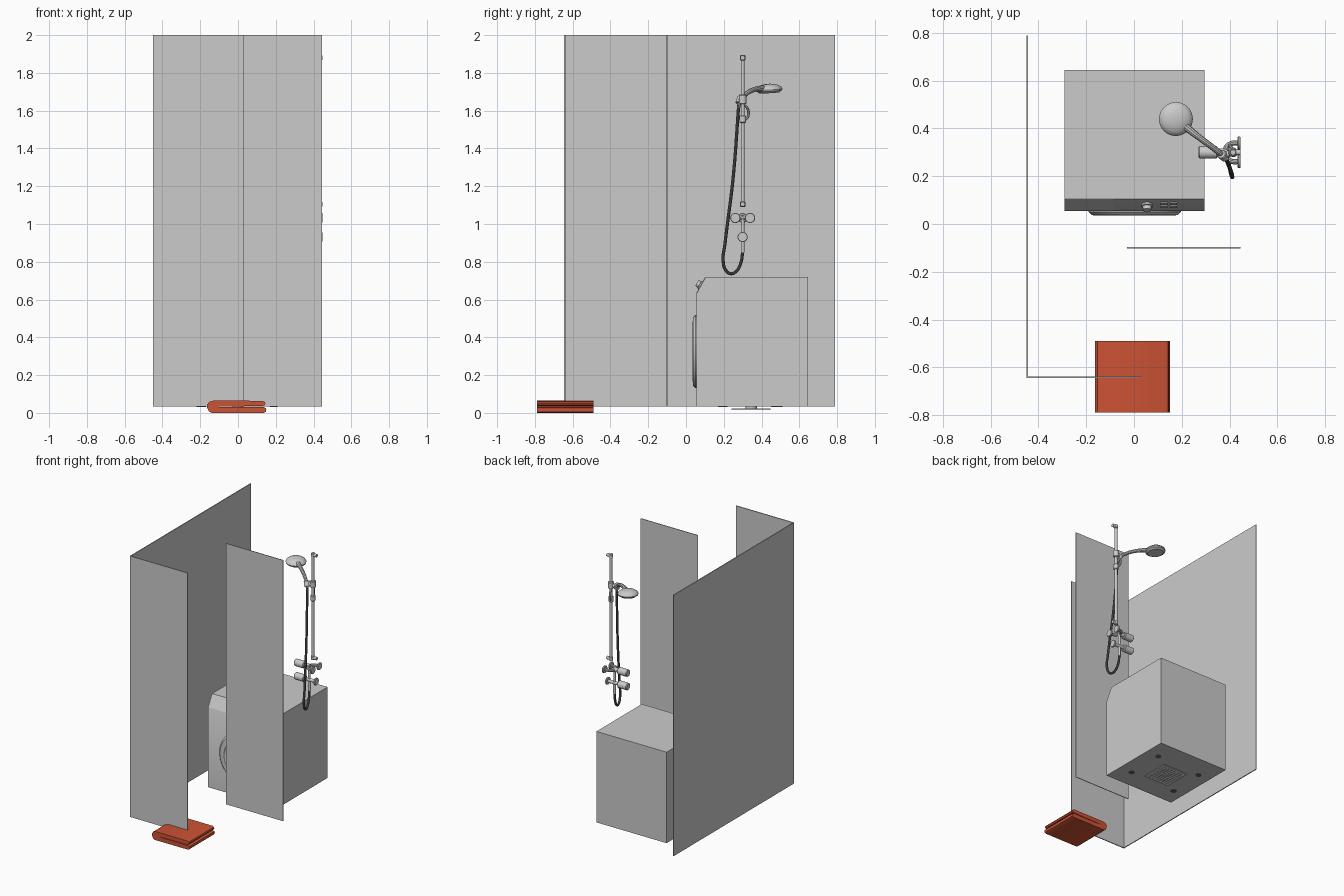
import bpy, bmesh, math
from mathutils import Vector

if "Cube" in bpy.data.objects:
    bpy.data.objects.remove(bpy.data.objects["Cube"])


def material(name, col):
    m = bpy.data.materials.new(name)
    m.diffuse_color = (*col, 1)
    m.use_nodes = True
    m.node_tree.nodes["Principled BSDF"].inputs["Base Color"].default_value = m.diffuse_color
    return m


GREY = material("light grey", (0.6, 0.6, 0.6))
RED = material("brick red", (0.6, 0.085, 0.035))
DARK = material("dark grey", (0.13, 0.13, 0.13))
PALE = material("pale grey", (0.8, 0.8, 0.8))


def finish(name, bm, mat):
    bmesh.ops.recalc_face_normals(bm, faces=bm.faces[:])
    me = bpy.data.meshes.new(name)
    bm.to_mesh(me)
    bm.free()
    me.materials.append(mat)
    ob = bpy.data.objects.new(name, me)
    bpy.context.collection.objects.link(ob)
    return ob


def box(name, lo, hi, mat=GREY):
    bm = bmesh.new()
    bmesh.ops.create_cube(bm, size=1)
    for v in bm.verts:
        v.co = [(a + b) / 2 + c * (b - a) for a, b, c in zip(lo, hi, v.co)]
    return finish(name, bm, mat)


def lathe(name, base, axis, profile, mat=GREY, n=32):
    """Spin (radius, height) points about an axis starting at base."""
    q = Vector(axis).to_track_quat('Z', 'Y')
    bm = bmesh.new()
    rings = []
    for r, h in profile:
        rings.append([bm.verts.new(Vector(base) + q @ Vector((
            r * math.cos(2 * math.pi * i / n), r * math.sin(2 * math.pi * i / n), h)))
            for i in range(n)])
    for a, b in zip(rings, rings[1:]):
        for i in range(n):
            bm.faces.new((a[i], a[(i + 1) % n], b[(i + 1) % n], b[i]))
    bm.faces.new(rings[0][::-1])
    bm.faces.new(rings[-1])
    return finish(name, bm, mat)


def rod(name, p, q, r, mat=GREY, c=0.0):
    """Cylinder between two points with an optional chamfer."""
    d = Vector(q) - Vector(p)
    prof = [(r - c, 0), (r, c), (r, d.length - c), (r - c, d.length)] if c else [(r, 0), (r, d.length)]
    return lathe(name, p, d, prof, mat, 24)


def tube(name, pts, r, mat=GREY, radii=None):
    """Smooth pipe through points."""
    cu = bpy.data.curves.new(name, 'CURVE')
    cu.dimensions = '3D'
    cu.bevel_depth, cu.bevel_resolution, cu.use_fill_caps = r, 3, True
    s = cu.splines.new('BEZIER')
    s.resolution_u = 10
    s.bezier_points.add(len(pts) - 1)
    for i, (bp, p) in enumerate(zip(s.bezier_points, pts)):
        bp.co = p
        bp.handle_left_type = bp.handle_right_type = 'AUTO'
        bp.radius = radii[i] if radii else 1
    tmp = bpy.data.objects.new(name + "_curve", cu)
    bpy.context.collection.objects.link(tmp)
    dg = bpy.context.evaluated_depsgraph_get()
    me = bpy.data.meshes.new_from_object(tmp.evaluated_get(dg))
    bpy.data.objects.remove(tmp)
    me.materials.clear()
    me.materials.append(mat)
    ob = bpy.data.objects.new(name, me)
    bpy.context.collection.objects.link(ob)
    return ob


def extrude(name, prof, axis, a, b, mat):
    """Extrude a 2D profile along x (profile y,z) or y (profile x,z)."""
    put = (lambda p, t: (t, p[0], p[1])) if axis == 'x' else (lambda p, t: (p[0], t, p[1]))
    bm = bmesh.new()
    r0 = [bm.verts.new(put(p, a)) for p in prof]
    r1 = [bm.verts.new(put(p, b)) for p in prof]
    n = len(prof)
    bm.faces.new(r0)
    bm.faces.new(r1[::-1])
    for i in range(n):
        bm.faces.new((r0[i], r1[i], r1[(i + 1) % n], r0[(i + 1) % n]))
    return finish(name, bm, mat)


# Shower screens
box("side_screen", (-0.45, -0.645, 0.035), (-0.443, 0.79, 2))
box("front_screen", (-0.443, -0.645, 0.035), (0.03, -0.638, 2))
box("middle_screen", (-0.03, -0.102, 0.035), (0.445, -0.097, 2))

# Folded towel: two layers joined by a fold on the left
extrude("folded_towel", [
    (-0.14, 0), (0.135, 0), (0.147, 0.006), (0.15, 0.016), (0.147, 0.026), (0.135, 0.031),
    (-0.1, 0.032), (-0.1, 0.034), (0.128, 0.036), (0.142, 0.041), (0.146, 0.05),
    (0.142, 0.058), (0.128, 0.064), (-0.13, 0.065), (-0.153, 0.058), (-0.164, 0.043),
    (-0.163, 0.025), (-0.154, 0.008)], 'y', -0.79, -0.49, RED)

# Washing machine body with slanted control panel
extrude("washer_body", [(0.055, 0.035), (0.645, 0.035), (0.645, 0.72), (0.105, 0.72), (0.055, 0.63)],
        'x', -0.29, 0.295, GREY)
lathe("washer_door", (0.003, 0.056, 0.325), (0, -1, 0),
      [(0.193, 0), (0.193, 0.006), (0.18, 0.019), (0.145, 0.021), (0.135, 0.012),
       (0.09, 0.016), (0.03, 0.018)], GREY, 48)
slope = Vector((0, 0.05, 0.09))
normal = Vector((0, -0.09, 0.05)).normalized()


def on_panel(x, t):
    return Vector((x, 0.055, 0.63)) + slope * t


def plate(name, x0, x1, t0, t1, h=0.003, mat=GREY):
    bm = bmesh.new()
    c = [on_panel(x, t) + normal * k for k in (-0.001, h) for x, t in
         ((x0, t0), (x1, t0), (x1, t1), (x0, t1))]
    v = [bm.verts.new(p) for p in c]
    for f in ((0, 1, 2, 3), (4, 5, 6, 7), (0, 1, 5, 4), (1, 2, 6, 5), (2, 3, 7, 6), (3, 0, 4, 7)):
        bm.faces.new([v[i] for i in f])
    return finish(name, bm, mat)


plate("detergent_drawer", -0.286, -0.085, 0.06, 0.94)
for i, x in enumerate((0.11, 0.15)):
    for j, t in enumerate((0.3, 0.55)):
        plate(f"washer_button_{i}_{j}", x, x + 0.03, t, t + 0.18, 0.004)
lathe("washer_knob", on_panel(0.055, 0.5), normal, [(0.024, 0), (0.024, 0.008), (0.019, 0.01), (0.017, 0.026)])
for i, (x, y) in enumerate(((0.19, 0.49), (0.19, 0.2), (-0.2, 0.19), (-0.19, 0.47))):
    rod(f"washer_foot_{i}", (x, y, 0.031), (x, y, 0.036), 0.02, DARK)

# Floor drain below the washer: frame, slats and outlet
for s in (-1, 1):
    box(f"drain_frame_x{s}", (s * 0.095 - 0.008, 0.242, 0.015), (s * 0.095 + 0.008, 0.448, 0.022), PALE)
    box(f"drain_frame_y{s}", (-0.1, 0.345 + s * 0.095 - 0.008, 0.015), (0.1, 0.345 + s * 0.095 + 0.008, 0.022), PALE)
for i in range(9):
    y = 0.265 + i * 0.02
    box(f"drain_slat_{i}", (-0.09, y - 0.006, 0.015), (0.09, y + 0.006, 0.021), PALE)
rod("drain_outlet", (0, 0.345, 0.018), (0, 0.345, 0.033), 0.03)

# Shower rail with wall brackets
RX, RY = 0.415, 0.3
rod("shower_rail", (RX, RY, 1.1), (RX, RY, 1.89), 0.010)
for z in (1.105, 1.88):
    rod(f"rail_collar_{z}", (RX, RY, z - 0.014), (RX, RY, z + 0.014), 0.014, GREY, 0.003)
    rod(f"rail_bracket_{z}", (RX, RY, z), (0.447, RY, z), 0.012)

# Sliders and handset holder
rod("holder_slider", (RX, RY, 1.635), (RX, RY, 1.685), 0.02, GREY, 0.004)
rod("holder_arm", (RX, RY, 1.66), (0.372, 0.287, 1.655), 0.014)
rod("holder_cup", (0.382, 0.28, 1.637), (0.366, 0.293, 1.672), 0.02, GREY, 0.003)
rod("lower_slider", (RX, RY, 1.535), (RX, RY, 1.575), 0.018, GREY, 0.004)
tube("slider_hook", [(RX, RY, 1.55), (RX - 0.01, 0.322, 1.56), (RX - 0.015, 0.331, 1.585),
                     (RX - 0.01, 0.324, 1.615), (RX, RY, 1.635)], 0.007)

# Handset
tube("handset_handle", [(0.215, 0.408, 1.718), (0.27, 0.365, 1.713), (0.33, 0.32, 1.69),
                        (0.372, 0.287, 1.655), (0.383, 0.278, 1.615)], 0.012,
     GREY, [1.4, 1.1, 1.05, 1.0, 0.75])
lathe("shower_head", (0.175, 0.44, 1.703), (0.05, -0.05, 1),
      [(0.03, -0.008), (0.055, -0.008), (0.06, -0.003), (0.069, 0.002), (0.071, 0.01),
       (0.066, 0.02), (0.052, 0.03), (0.03, 0.037), (0.01, 0.039)])

# Hose
tube("shower_hose", [(0.382, 0.279, 1.63), (0.395, 0.25, 1.25), (0.41, 0.207, 0.9),
                     (0.411, 0.197, 0.8), (0.406, 0.212, 0.753), (0.4, 0.238, 0.737),
                     (0.393, 0.268, 0.752), (0.387, 0.292, 0.8), (0.385, 0.3, 0.86)], 0.0085, DARK)

# Mixer: wall flanges, curved inlets, body, two control knobs
MX = 0.385
for s in (-1, 1):
    y = RY + s * 0.039
    rod(f"inlet_flange_{s}", (0.434, y, 1.032), (0.447, y, 1.032), 0.027, GREY, 0.003)
    tube(f"inlet_pipe_{s}", [(0.44, y, 1.032), (0.405, y - s * 0.003, 1.032), (MX, RY + s * 0.018, 1.032),
                             (MX, RY, 1.032)], 0.011)
rod("lower_flange", (0.434, RY, 0.931), (0.447, RY, 0.931), 0.027, GREY, 0.003)
rod("lower_pipe", (0.345, RY, 0.931), (0.44, RY, 0.931), 0.012)
rod("upper_pipe", (0.345, RY, 1.032), (0.39, RY, 1.032), 0.016)
rod("mixer_riser", (MX, RY, 0.931), (MX, RY, 1.032), 0.009)
rod("hose_outlet", (MX, RY, 0.85), (MX, RY, 0.931), 0.01)
for z in (0.931, 1.032):
    rod(f"control_knob_{z}", (0.27, RY, z), (0.35, RY, z), 0.026, GREY, 0.005)

# Smooth curved surfaces, keep hard edges
bpy.ops.object.select_all(action='SELECT')
bpy.context.view_layer.objects.active = bpy.data.objects["shower_rail"]
bpy.ops.object.shade_smooth_by_angle(angle=math.radians(35))
